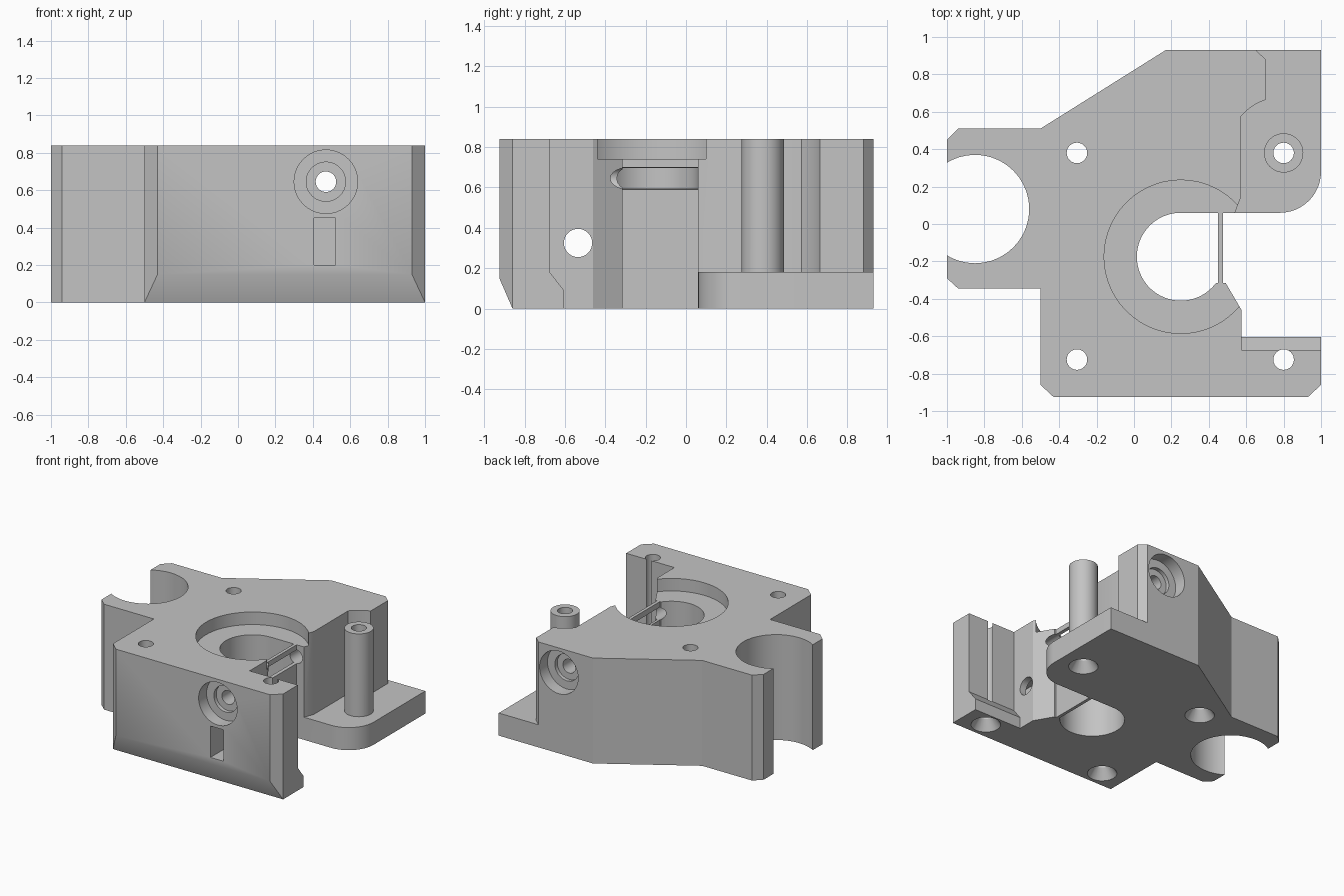
import bpy, bmesh
from math import cos, sin, radians
from mathutils import Vector

old = bpy.data.objects.get("Cube")
if old:
    bpy.data.objects.remove(old, do_unlink=True)

HEIGHT, PLATE = 0.84, 0.18
BORE = (0.25, -0.175)
BOSS = (0.8, 0.38)
PATH = (0.47, 0.645)

grey = bpy.data.materials.new("matte grey")
grey.use_nodes = True
grey.diffuse_color = (0.55, 0.55, 0.55, 1)
grey.node_tree.nodes["Principled BSDF"].inputs["Base Color"].default_value = grey.diffuse_color


def arc(centre, r, start, end, n):
    """Points along an arc, angles in degrees."""
    angles = [radians(start + (end - start) * i / n) for i in range(n + 1)]
    return [(centre[0] + r * cos(a), centre[1] + r * sin(a)) for a in angles]


def place(p, axis, t):
    u, v = p
    return Vector({"x": (t, u, v), "y": (u, t, v), "z": (u, v, t)}[axis])


def loft(name, low, high, axis, lo, hi):
    """Solid between two matching outlines along an axis."""
    bm = bmesh.new()
    a = [bm.verts.new(place(p, axis, lo)) for p in low]
    b = [bm.verts.new(place(p, axis, hi)) for p in high]
    bm.faces.new(a)
    bm.faces.new(b)
    for i in range(len(a)):
        j = (i + 1) % len(a)
        bm.faces.new((a[i], a[j], b[j], b[i]))
    bmesh.ops.recalc_face_normals(bm, faces=bm.faces)
    mesh = bpy.data.meshes.new(name)
    bm.to_mesh(mesh)
    bm.free()
    mesh.materials.append(grey)
    obj = bpy.data.objects.new(name, mesh)
    bpy.context.collection.objects.link(obj)
    return obj


def prism(name, points, axis, lo, hi):
    return loft(name, points, points, axis, lo, hi)


def rod(name, centre, r, axis, lo, hi, r2=None, n=40):
    ring = lambda rad: arc(centre, rad, 0, 360, n)[:-1]
    return loft(name, ring(r), ring(r2 or r), axis, lo, hi)


def combine(tool, operation="DIFFERENCE"):
    """Boolean a tool into the body, then discard the tool."""
    mod = body.modifiers.new(tool.name, "BOOLEAN")
    mod.operation, mod.object, mod.solver = operation, tool, "EXACT"
    bpy.context.view_layer.objects.active = body
    bpy.ops.object.modifier_apply(modifier=mod.name)
    bpy.data.objects.remove(tool, do_unlink=True)


# Main block outline, including the low plate at the back right
outline = [(-0.5, -0.86), (-0.43, -0.925), (0.93, -0.925), (1, -0.86),
           (1, -0.605), (0.575, -0.605), (0.575, -0.46), (0.49, -0.315),
           (0.475, -0.315), (0.475, 0.06)]
outline += arc((0.78, 0.28), 0.22, -90, 0, 12)
outline += [(1, 0.93), (0.17, 0.93), (-0.5, 0.51), (-0.94, 0.51),
            (-1, 0.45), (-1, -0.29), (-0.94, -0.345), (-0.5, -0.345)]
body = prism("motor_mount_body", outline, "z", 0, HEIGHT)

# Clearance above the low plate, curved around the boss
clearance = [(0.517, 0), (0.57, 0.14)]
clearance += arc(BOSS, 0.3, 140, 108.5, 8)
clearance += [(0.705, 0.88), (0.595, 0.98), (1.1, 0.98), (1.1, 0)]
combine(prism("clearance", clearance, "z", PLATE, 1))

# Standing boss on the plate
combine(rod("boss", BOSS, 0.105, "z", 0.1, HEIGHT), "UNION")

# Front wall: sloped bottom edge outside, foot lip inside
combine(prism("front_slope", [(-0.9467, 0.2), (-0.8383, -0.05),
                              (-1.1, -0.05), (-1.1, 0.2)], "x", -1.1, 1.1))
combine(prism("lip_step", [(-0.675, 1), (-0.675, 0.18), (-0.605, 0.09),
                           (-0.5, 0.09), (-0.5, 1)], "x", 0.575, 1.1))

# Central bore with a flat side, leaving a thin wall, and its wide recess
bore = arc(BORE, 0.235, 90, 323.5, 32) + [(0.45, -0.315), (0.45, 0.06)]
combine(prism("bore", bore, "z", -0.1, 1))
combine(rod("bore_recess", BORE, 0.41, "z", 0.74, 1, n=56))

# Round side notch
combine(rod("side_notch", (-0.85, 0.08), 0.29, "z", -0.1, 1))

# Vertical screw holes, countersunk underneath
for spot in [(-0.305, 0.38), (-0.305, -0.725), (0.8, -0.725), BOSS]:
    combine(rod("screw_hole", spot, 0.055, "z", -0.1, 1, n=24))
    combine(rod("countersink", spot, 0.115, "z", -0.01, 0.08, 0.055, n=24))

# Feed path from front to back with stepped recesses at both ends
combine(rod("feed_path", PATH, 0.055, "y", -1.1, 1.1, n=24))
for side, face in ((-1, 0.925), (1, 0.93)):
    for r, depth in ((0.17, 0.1), (0.105, 0.13)):
        ends = sorted((side * (face - depth), side * 1.1))
        combine(rod("feed_recess", PATH, r, "y", *ends))

# Cross bolt hole and the nut slot that meets it
combine(rod("bolt_hole", (-0.535, 0.325), 0.07, "x", -0.8, 0.8, n=32))
slot = [(0.405, 0.2), (0.52, 0.2), (0.52, 0.45), (0.405, 0.45)]
combine(prism("nut_slot", slot, "y", -1.1, -0.43))

# Smooth the round walls, keep edges sharp
bpy.ops.object.select_all(action="DESELECT")
body.select_set(True)
bpy.context.view_layer.objects.active = body
bpy.ops.object.shade_smooth_by_angle(angle=radians(25))
